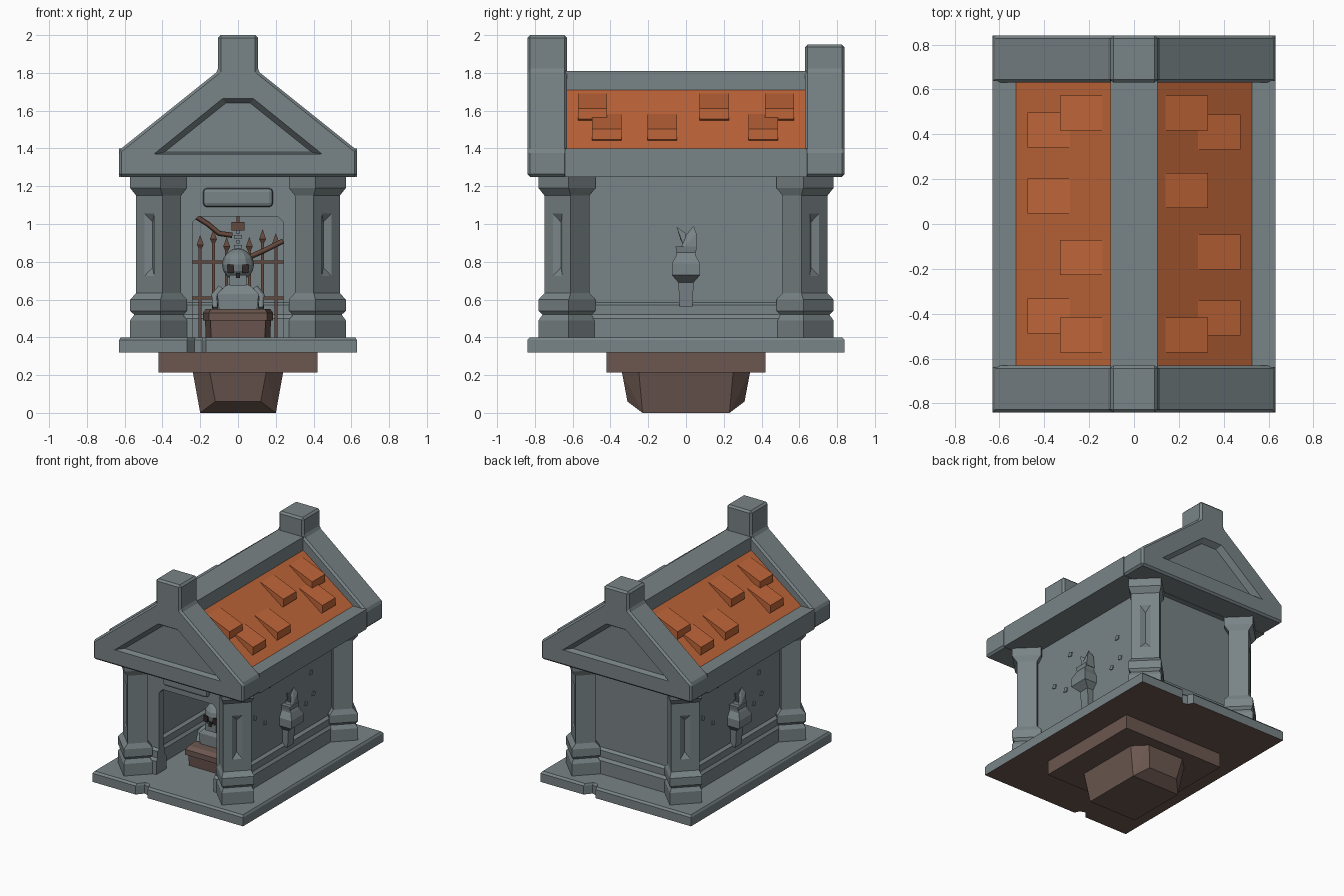
import bpy, bmesh, math
from mathutils import Vector

if "Cube" in bpy.data.objects:
    bpy.data.objects.remove(bpy.data.objects["Cube"])


def material(name, rgb):
    m = bpy.data.materials.new(name)
    m.diffuse_color = (*rgb, 1)
    m.use_nodes = True
    m.node_tree.nodes["Principled BSDF"].inputs["Base Color"].default_value = m.diffuse_color
    return m


STONE = material("grey stone", (0.190, 0.228, 0.240))
TILE = material("orange tile", (0.520, 0.130, 0.040))
EARTH = material("brown earth", (0.150, 0.095, 0.080))
RUST = material("rusty iron", (0.130, 0.065, 0.045))
DARK = material("dark hollow", (0.030, 0.022, 0.020))


def finish(name, bm, mat):
    bmesh.ops.recalc_face_normals(bm, faces=bm.faces)
    me = bpy.data.meshes.new(name)
    bm.to_mesh(me)
    bm.free()
    ob = bpy.data.objects.new(name, me)
    bpy.context.collection.objects.link(ob)
    me.materials.append(mat)
    return ob


def loft(name, loops, mat=STONE):
    """Skin matching point loops and cap both ends."""
    bm = bmesh.new()
    rings = [[bm.verts.new(p) for p in lp] for lp in loops]
    n = len(rings[0])
    for a, b in zip(rings, rings[1:]):
        for i in range(n):
            bm.faces.new((a[i], a[(i + 1) % n], b[(i + 1) % n], b[i]))
    bm.faces.new(rings[0])
    bm.faces.new(rings[-1])
    return finish(name, bm, mat)


def hull(name, pts, mat=STONE):
    bm = bmesh.new()
    for p in pts:
        bm.verts.new(p)
    bmesh.ops.convex_hull(bm, input=bm.verts)
    return finish(name, bm, mat)


def prism_y(name, xz, y0, y1, mat=STONE):
    return loft(name, [[(x, y, z) for x, z in xz] for y in (y0, y1)], mat)


def rect(x0, x1, y0, y1, z):
    return [(x0, y0, z), (x1, y0, z), (x1, y1, z), (x0, y1, z)]


def box(name, x0, x1, y0, y1, z0, z1, mat=STONE):
    return loft(name, [rect(x0, x1, y0, y1, z0), rect(x0, x1, y0, y1, z1)], mat)


def apply_mod(ob, kind, **props):
    m = ob.modifiers.new(kind, kind)
    for k, v in props.items():
        setattr(m, k, v)
    bpy.context.view_layer.objects.active = ob
    bpy.ops.object.modifier_apply(modifier=m.name)


def cut(ob, cutter):
    apply_mod(ob, 'BOOLEAN', object=cutter, operation='DIFFERENCE', solver='EXACT')
    bpy.data.objects.remove(cutter)


def sym(half):
    """Complete a half profile (right side, bottom to top) by mirroring in x."""
    return half + [(-x, z) for x, z in reversed(half)]


def tube(name, pts, r, mat=RUST):
    cu = bpy.data.curves.new(name, 'CURVE')
    cu.dimensions = '3D'
    cu.bevel_depth, cu.bevel_resolution, cu.use_fill_caps = r, 0, True
    sp = cu.splines.new('POLY')
    sp.points.add(len(pts) - 1)
    for p, q in zip(sp.points, pts):
        p.co = (*q, 1)
    ob = bpy.data.objects.new(name, cu)
    bpy.context.collection.objects.link(ob)
    cu.materials.append(mat)


# Earth clump and plate under the floor
hull("earth_clump", [(sx * x, sy * y, z) for sx in (1, -1) for sy in (1, -1) for x, y, z in
     ((.24, .25, .22), (.15, .34, .22), (.12, .31, .06), (.20, .23, 0))], EARTH)
box("earth_plate", -.42, .42, -.42, .42, .215, .325, EARTH)

# Floor slab with a chipped front and back edge
half_edge = [(-.63, -.84), (-.27, -.84), (-.23, -.79), (-.19, -.80), (-.17, -.84), (.63, -.84)]
edge = half_edge + [(-x, -y) for x, y in half_edge]
slab = loft("floor_slab", [[(x * s, y * s, z) for x, y in edge]
                           for z, s in ((.32, 1), (.385, 1), (.40, .985))])
slab.data.materials.append(EARTH)
for f in slab.data.polygons:
    if f.normal.z < -.9:
        f.material_index = 1

# Walls, with a doorway in the front one
WX, WY, T = .40, .60, .05
for s, n in ((1, "right"), (-1, "left")):
    box(n + "_wall", *sorted((s * WX, s * (WX - T))), -WY, WY, .39, 1.26)
box("back_wall", -WX, WX, WY - T, WY, .39, 1.26)
prism_y("front_wall", sym([(.24, .39), (WX, .39), (WX, 1.26)])[:3] +
        [(-WX, 1.26), (-WX, .39), (-.24, .39), (-.24, 1.01), (-.21, 1.04), (.21, 1.04), (.24, 1.01)],
        -WY, -WY + T)


# Stepped plinth along the walls
def plinth(name, x0, x1, y0, y1, dx, dy):
    loft(name, [rect(x0 - dx * d, x1 + dx * d, y0 - dy * d, y1 + dy * d, z) for z, d in
                ((.39, .035), (.50, .035), (.52, .02), (.57, .02), (.585, 0))])


for s in (1, -1):
    plinth("side_plinth", *sorted((s * WX, s * (WX - T))), -WY, WY, 1, 0)
    plinth("front_plinth", *sorted((s * WX, s * .24)), -WY, -WY + T, 0, 1)
plinth("back_plinth", -WX, WX, WY - T, WY, 0, 1)

# Plaque above the door
plaque = box("door_plaque", -.185, .185, -.64, -.59, 1.09, 1.19)
apply_mod(plaque, 'BEVEL', width=.02, segments=2)


# Corner columns, turned to face the diagonals
def diag(u, v, z):
    k = math.sqrt(.5)
    return (.42 + k * (u + v), -.63 + k * (v - u), z)


steps = [(.39, .113, .10), (.49, .113, .10), (.52, .098, .085), (.54, .113, .10), (.60, .113, .10),
         (.635, .098, .07), (1.15, .098, .07), (1.19, .113, .10), (1.26, .113, .10)]
column = loft("corner_columns", [[diag(d, -w, z), diag(d, w, z), diag(-d, w, z), diag(-d, -w, z)]
                                 for z, w, d in steps])
cut(column, hull("column_groove", [diag(.075, v, z) for v in (-.043, .043) for z in (.715, 1.065)] +
                 [diag(.045, 0, z) for z in (.77, 1.01)]))
apply_mod(column, 'MIRROR', use_axis=(True, True, False))

# Wall torches and stone chips, repeated by half a turn
for s in (1, -1):
    def torch_ring(z, w, d):
        return [(s * x, s * y, z) for x, y, z in rect(.39, .40 + d, -w, w, z)]
    loft("torch", [torch_ring(*r) for r in ((.56, .035, .04), (.69, .04, .05), (.73, .075, .10),
         (.79, .075, .10), (.835, .05, .08), (.85, .05, .07), (.88, .055, .075))])
    hull("torch_flame", [(s * x, s * y, z) for x, y, z in ((.40, -.03, .86), (.47, -.03, .86), (.40, .055, .86),
         (.47, .055, .86), (.41, .055, .95), (.46, .055, .95), (.44, .04, .99), (.44, -.01, .93))])
    hull("torch_spark", [(s * x, s * y, z) for x, y, z in ((.42, -.01, .88), (.46, -.01, .88), (.44, .0, .95),
         (.44, -.05, .985), (.44, -.03, .92))])
    for y, z in ((-.37, .90), (-.25, .82), (.30, .99), (.24, .78), (.33, .82), (-.20, 1.08)):
        hull("wall_chip", [(s * x, s * (y + a), z + b) for x in (.395, .406) for a, b in
             ((-.02, -.012), (.012, -.02), (.02, .008), (-.008, .02))])

# Roof body with sloped orange sides between stone ridge and eaves
roof = prism_y("roof_body", sym([(.63, 1.25), (.63, 1.40), (.525, 1.40), (.105, 1.71), (.105, 1.81)]),
               -.64, .64)
roof.data.materials.append(TILE)
for f in roof.data.polygons:
    if .3 < abs(f.normal.x) < .95:
        f.material_index = 1

# Raised roof tiles
for s in (1, -1):
    for x, z, ys in ((.14, 1.69, (.495, .15, -.495)), (.285, 1.582, (.41, -.125, -.42))):
        for y in ys:
            prism_y("roof_tile", [(s * (x + a), z + b) for a, b in
                    ((0, 0), (.19, -.078), (.19, -.135), (.16, -.16), (0, -.03))],
                    s * y - .078, s * y + .078, TILE)

# Gables with a stub tower and a sunken panel
for s, top, n in ((-1, 2.0, "front"), (1, 1.95, "back")):
    g = prism_y(n + "_gable", sym([(.63, 1.25), (.63, 1.39), (.105, 1.81), (.105, top)]), s * .63, s * .84)
    apply_mod(g, 'BEVEL', width=.014, segments=1)
    cut(g, hull("panel_cutter", [(x, s * .85, z) for x, z in sym([(.46, 1.367), (.085, 1.67)])] +
                [(x, s * .80, z) for x, z in sym([(.39, 1.38), (.065, 1.64)])]))


# Stone coffin inside
def coffin(z, k):
    return [(x * k, y * k - .02, z) for x, y in
            ((-.15, -.38), (.15, -.38), (.18, -.10), (.10, .40), (-.10, .40), (-.18, -.10))]


loft("coffin_body", [coffin(.39, .95), coffin(.49, .97)], EARTH)
loft("coffin_lid", [coffin(.49, 1.03), coffin(.53, 1.03), coffin(.55, .95)], EARTH)

# Skeleton bust on the coffin
Y = -.25
loft("bust_body", [rect(-a, a, Y - b, Y + b, z) for z, a, b in
                   ((.54, .10, .06), (.63, .11, .06), (.67, .07, .04), (.69, .03, .03))])
for s in (1, -1):
    tube("bust_arm", [(s * .09, Y, .66), (s * .125, Y - .02, .62), (s * .12, Y - .05, .555)], .02, STONE)
box("skull_jaw", -.045, .045, Y - .08, Y, .675, .73)
bm = bmesh.new()
bmesh.ops.create_uvsphere(bm, u_segments=12, v_segments=8, radius=.085)
for v in bm.verts:
    v.co += Vector((0, Y, .785))
finish("skull", bm, STONE)
for s in (1, -1):
    box("eye_socket", *sorted((s * .02, s * .055)), Y - .085, Y - .05, .74, .785, DARK)
box("nose_hole", -.01, .01, Y - .09, Y - .05, .715, .74, DARK)

# Hanging chain with its cap
for i in range(4):
    w = .022 if i % 2 == 0 else .008
    box("chain_link", -w, w, Y - .03 + w, Y + .03 - w, .87 + i * .026, .89 + i * .026)
box("chain_cap", -.035, .035, Y - .035, Y + .035, .965, 1.01, RUST)
box("chain_rod", -.008, .008, Y - .008, Y + .008, 1.0, 1.26, RUST)

# Rusty fence and bent branches behind
for x, h in ((-.20, .88), (-.13, .91), (-.06, .87), (.06, .87), (.13, .91), (.20, .89)):
    box("fence_post", x - .008, x + .008, .42, .436, .39, h, RUST)
    loft("fence_tip", [rect(x - a, x + a, .428 - a, .428 + a, z) for a, z in
                       ((.008, h - .01), (.018, h + .01), (.001, h + .06))], RUST)
for z in (.60, .79):
    box("fence_rail", -.34, .34, .42, .436, z, z + .016, RUST)
tube("left_branch", [(-.24, .3, 1.05), (-.16, .3, 1.0), (-.10, .3, .95), (-.03, .3, .94)], .014)
tube("right_branch", [(-.06, .3, .80), (.05, .3, .82), (.14, .3, .86), (.24, .3, .91)], .014)
